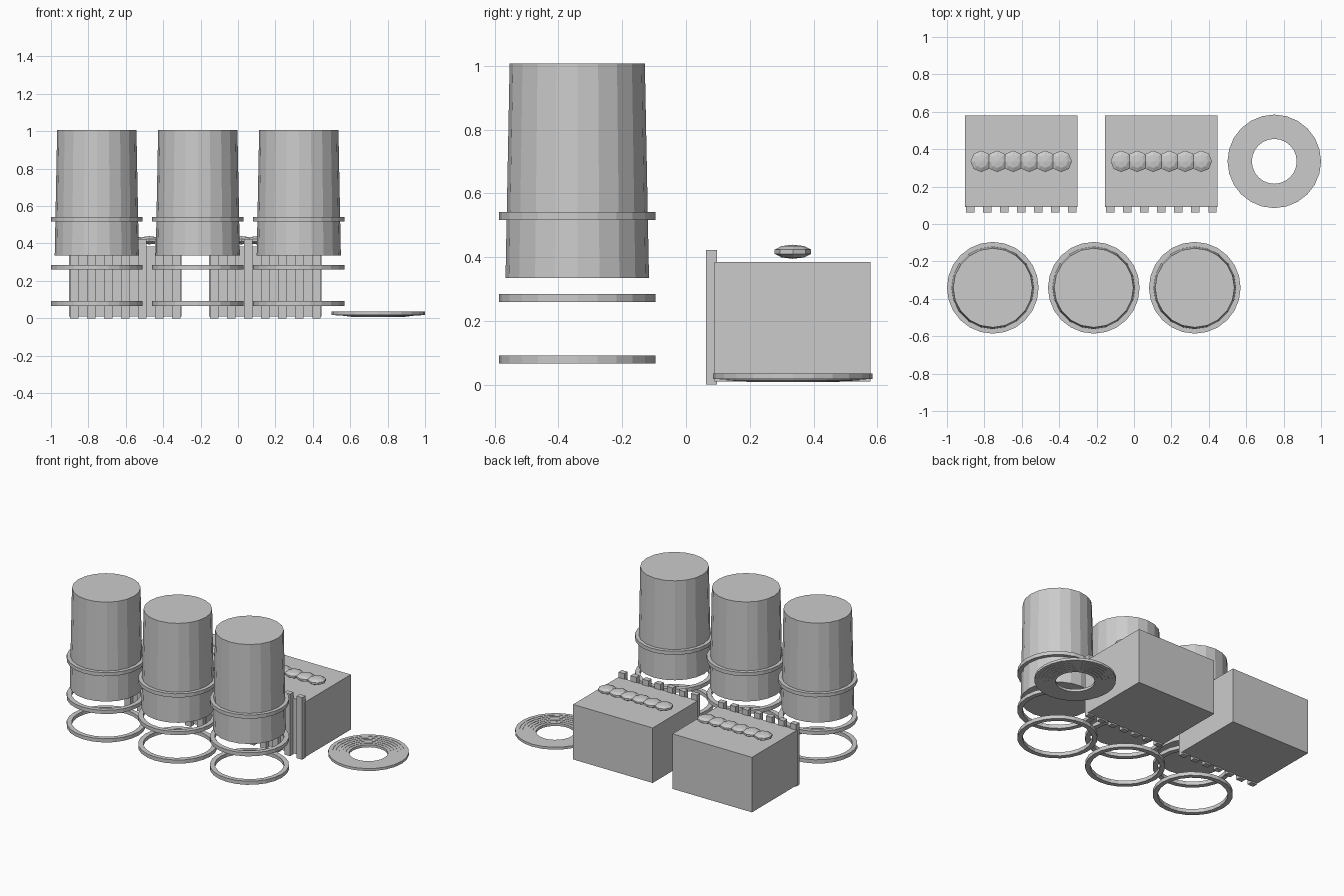
import bpy, bmesh, math
from math import sin, cos, pi

if "Cube" in bpy.data.objects:
    bpy.data.objects.remove(bpy.data.objects["Cube"])


def make_object(name, bm):
    bmesh.ops.recalc_face_normals(bm, faces=bm.faces[:])
    mesh = bpy.data.meshes.new(name)
    bm.to_mesh(mesh)
    bm.free()
    ob = bpy.data.objects.new(name, mesh)
    bpy.context.collection.objects.link(ob)
    return ob


def add_box(bm, x0, x1, y0, y1, z0, z1):
    geo = bmesh.ops.create_cube(bm, size=1)["verts"]
    bmesh.ops.scale(bm, vec=(x1 - x0, y1 - y0, z1 - z0), verts=geo)
    bmesh.ops.translate(bm, vec=((x0 + x1) / 2, (y0 + y1) / 2, (z0 + z1) / 2), verts=geo)


def add_hoop(bm, x, y, r_in, r_out, z0, z1, n=24):
    # square-section ring
    profile = [(r_in, z0), (r_out, z0), (r_out, z1), (r_in, z1)]
    rows = []
    for i in range(n):
        a = 2 * pi * i / n
        rows.append([bm.verts.new((x + r * cos(a), y + r * sin(a), z)) for r, z in profile])
    for i in range(n):
        p, q = rows[i], rows[(i + 1) % n]
        for j in range(4):
            k = (j + 1) % 4
            bm.faces.new((p[j], q[j], q[k], p[k]))


# three barrels, each with three hoops
for i, x in enumerate((-0.755, -0.215, 0.325)):
    bm = bmesh.new()
    geo = bmesh.ops.create_cone(bm, cap_ends=True, segments=20,
                                radius1=0.225, radius2=0.212, depth=0.672)["verts"]
    bmesh.ops.translate(bm, vec=(x, -0.341, 0.671), verts=geo)
    make_object(f"barrel_{i + 1}", bm)
    bm = bmesh.new()
    for z in (0.066, 0.26, 0.517):
        add_hoop(bm, x, -0.341, 0.214, 0.245, z, z + 0.025)
    make_object(f"barrel_hoops_{i + 1}", bm)

# two crates with front slats and a row of flattened produce
for i, x in enumerate((-0.603, 0.146)):
    bm = bmesh.new()
    add_box(bm, x - 0.3, x + 0.3, 0.09, 0.579, 0.01, 0.385)
    make_object(f"crate_body_{i + 1}", bm)
    bm = bmesh.new()
    for k in range(7):
        sx = x + (k - 3) * 0.091
        add_box(bm, sx - 0.022, sx + 0.022, 0.062, 0.097, 0, 0.423)
    make_object(f"crate_slats_{i + 1}", bm)
    bm = bmesh.new()
    for k in range(6):
        geo = bmesh.ops.create_uvsphere(bm, u_segments=8, v_segments=5, radius=1)["verts"]
        bmesh.ops.scale(bm, vec=(0.06, 0.06, 0.022), verts=geo)
        bmesh.ops.translate(bm, vec=(x + (k - 2.5) * 0.0856, 0.335, 0.417), verts=geo)
    make_object(f"crate_produce_{i + 1}", bm)

# coiled rope: nested rings dropping slightly toward the middle
bm = bmesh.new()
for k in range(6):
    r = 0.133 + k * 0.0208
    z = 0.008 + k * 0.002
    add_hoop(bm, 0.75, 0.335, r - 0.013, r + 0.013, z, z + 0.017)
make_object("rope_coil", bm)
